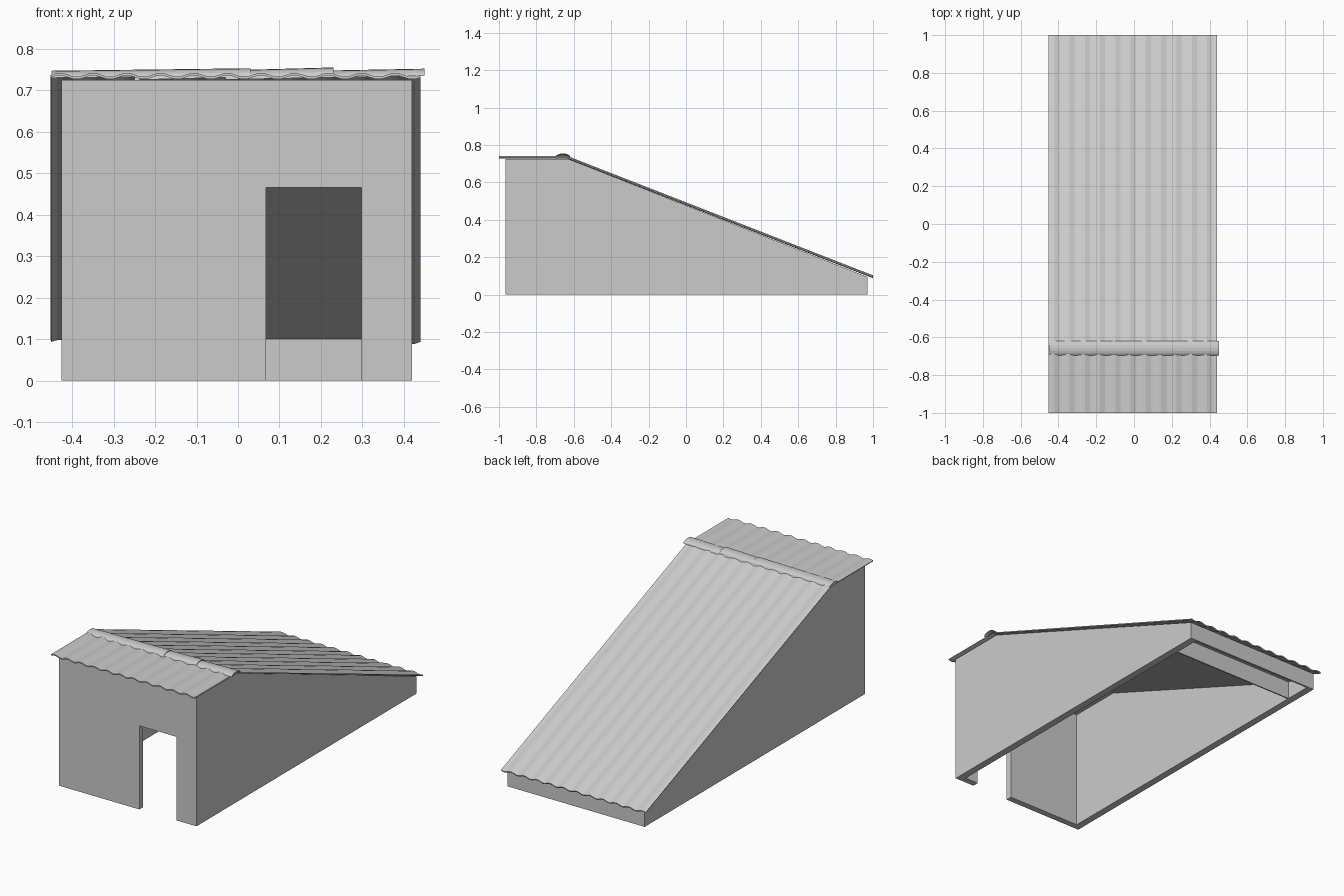
import bpy, bmesh, math
from mathutils import Vector

cube = bpy.data.objects.get("Cube")
if cube:
    bpy.data.objects.remove(cube, do_unlink=True)

# Single plain grey
grey = bpy.data.materials.new("plain_grey")
grey.use_nodes = True
colour = (0.6, 0.6, 0.6, 1)
grey.diffuse_color = colour
grey.node_tree.nodes["Principled BSDF"].inputs["Base Color"].default_value = colour


def add_object(name, bm):
    mesh = bpy.data.meshes.new(name)
    bm.to_mesh(mesh)
    bm.free()
    mesh.materials.append(grey)
    obj = bpy.data.objects.new(name, mesh)
    bpy.context.scene.collection.objects.link(obj)
    return obj


def prism(name, profile, x0, x1, rise=0.0):
    """Extrude a (y, z) profile along x, optionally climbing."""
    bm = bmesh.new()
    face = bm.faces.new([bm.verts.new((x0, y, z)) for y, z in profile])
    ext = bmesh.ops.extrude_face_region(bm, geom=[face], use_keep_orig=True)
    moved = [v for v in ext["geom"] if isinstance(v, bmesh.types.BMVert)]
    bmesh.ops.translate(bm, verts=moved, vec=Vector((x1 - x0, 0, rise)))
    bmesh.ops.recalc_face_normals(bm, faces=bm.faces)
    return add_object(name, bm)


def cut(target, cutter):
    cutter.hide_render = True
    cutter.display_type = 'WIRE'
    cutter.hide_set(True)
    mod = target.modifiers.new(cutter.name, 'BOOLEAN')
    mod.operation = 'DIFFERENCE'
    mod.solver = 'EXACT'
    mod.object = cutter


# Wall body, hollowed from below with a doorway in the front
walls = prism("walls", [(-0.965, 0), (0.97, 0), (0.97, 0.095),
                        (-0.63, 0.725), (-0.965, 0.725)], -0.425, 0.42)
cut(walls, prism("room_cutter", [(-0.93, -0.1), (0.805, -0.1), (0.805, 0.1),
                                 (-0.63, 0.67), (-0.93, 0.67)], -0.385, 0.38))
cut(walls, prism("back_slot_cutter", [(0.812, -0.1), (0.96, -0.1),
                                      (0.96, 0.08), (0.812, 0.1)], -0.385, 0.38))
cut(walls, prism("door_cutter", [(-1.1, -0.1), (-0.9, -0.1),
                                 (-0.9, 0.465), (-1.1, 0.465)], 0.068, 0.298))

# Corrugated roof: flat front strip, then the long slope
WAVES, STEPS = 11, 6
path = [(-1, 0.731), (-0.635, 0.731), (0.998, 0.093)]
bm = bmesh.new()
columns = []
for i in range(WAVES * STEPS + 1):
    x = -0.45 + 0.89 * i / (WAVES * STEPS)
    wave = 0.005 * math.sin(2 * math.pi * i / STEPS)
    columns.append([bm.verts.new((x, y, z + wave)) for y, z in path])
for a, b in zip(columns, columns[1:]):
    for j in range(len(path) - 1):
        bm.faces.new((a[j], b[j], b[j + 1], a[j + 1]))
roof = add_object("corrugated_roof", bm)
sheet = roof.modifiers.new("sheet_thickness", 'SOLIDIFY')
sheet.thickness = 0.006
sheet.offset = 1

# Overlapping ridge caps, each climbing over the next
def arc(radius_y, height, base):
    angles = [math.pi * k / 8 for k in range(9)]
    return [(-0.658 - radius_y * math.cos(t), base + height * math.sin(t)) for t in angles]


for n, (start, top, rise) in enumerate([(-0.45, 0.747, 0.006),
                                        (-0.25, 0.742, 0.013),
                                        (-0.03, 0.743, 0.009)]):
    base = top - 0.017
    shell = arc(0.038, 0.017, base) + arc(0.034, 0.013, base)[::-1]
    prism("ridge_cap_%d" % (n + 1), shell, start, start + 0.48, rise)
